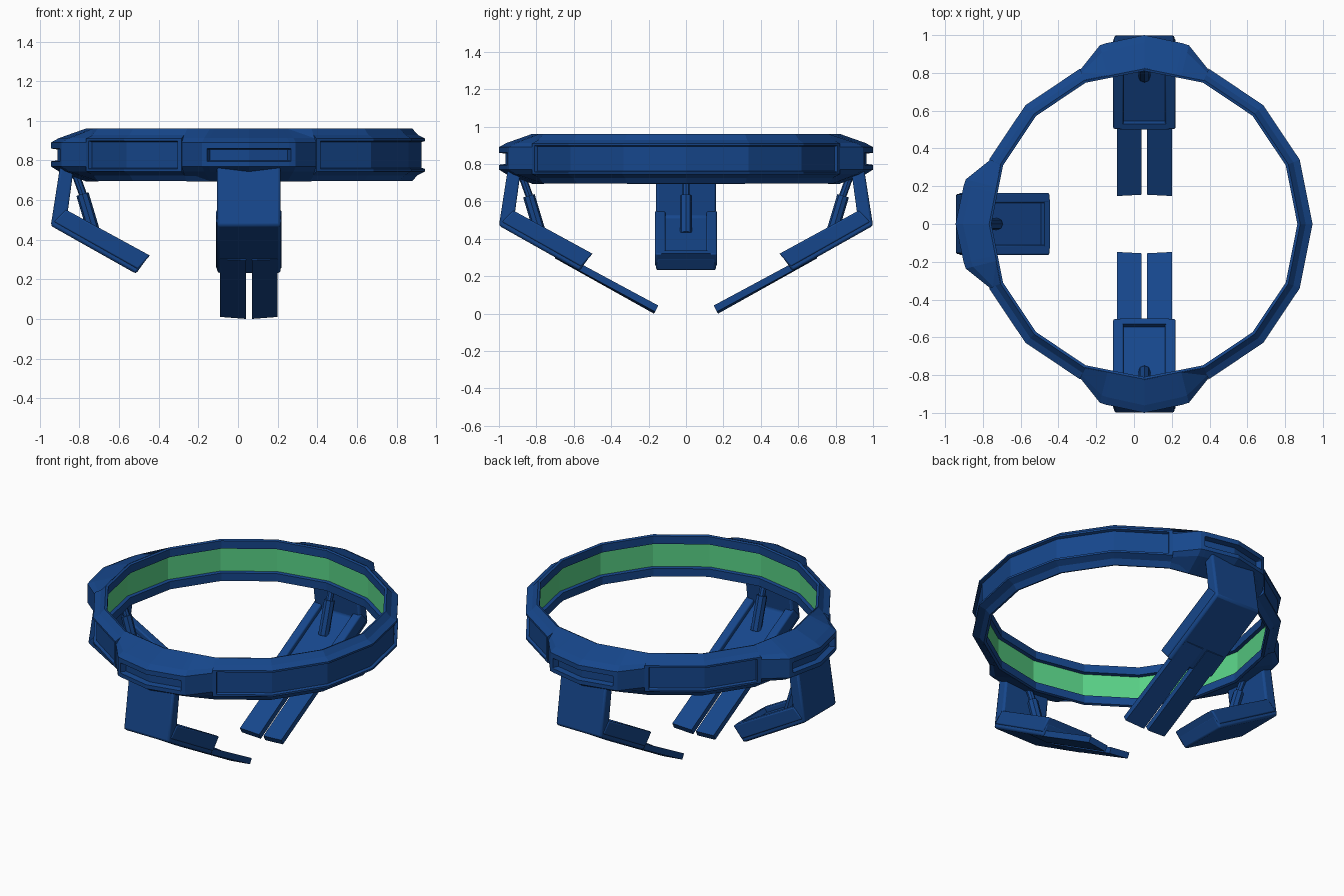
import bpy, bmesh
from math import sin, cos, radians, pi
from mathutils import Vector

if "Cube" in bpy.data.objects:
    bpy.data.objects.remove(bpy.data.objects["Cube"])

CX = 0.055          # ring centre in x
STEP = 22.5         # 16-sided ring


def material(name, color):
    m = bpy.data.materials.new(name)
    m.diffuse_color = color
    m.use_nodes = True
    m.node_tree.nodes["Principled BSDF"].inputs["Base Color"].default_value = m.diffuse_color
    return m


BLUE = material("blue", (0.008, 0.062, 0.26, 1))
GREEN = material("green", (0.1, 0.64, 0.24, 1))


def place(r, t, z, deg):
    """Radial, tangential, height -> world, for a part facing angle deg."""
    a = radians(deg)
    return Vector((CX + r * cos(a) - t * sin(a), r * sin(a) + t * cos(a), z))


def loft(name, sections, closed=False, mat=BLUE, bevel=0, smooth=False):
    """Join equal-length cross-sections with faces; cap the ends if open."""
    bm = bmesh.new()
    rows = [[bm.verts.new(p) for p in s] for s in sections]
    n = len(rows[0])
    for i in range(len(rows) if closed else len(rows) - 1):
        a, b = rows[i], rows[(i + 1) % len(rows)]
        for j in range(n):
            k = (j + 1) % n
            bm.faces.new((a[j], a[k], b[k], b[j]))
    if not closed:
        bm.faces.new(rows[0])
        bm.faces.new(rows[-1])
    bmesh.ops.recalc_face_normals(bm, faces=bm.faces)
    me = bpy.data.meshes.new(name)
    bm.to_mesh(me)
    bm.free()
    ob = bpy.data.objects.new(name, me)
    bpy.context.collection.objects.link(ob)
    me.materials.append(mat)
    if bevel:
        b = ob.modifiers.new("bevel", 'BEVEL')
        b.width, b.segments, b.limit_method = bevel, 2, 'ANGLE'
    if smooth:
        bpy.ops.object.select_all(action='DESELECT')
        ob.select_set(True)
        bpy.context.view_layer.objects.active = ob
        bpy.ops.object.shade_smooth_by_angle(angle=radians(35))
    return ob


def flat(deg):
    """Radius factor that keeps points on the flat sides of the 16-gon."""
    return cos(radians(STEP / 2)) / cos(radians(deg % STEP - STEP / 2))


def sweep(name, profile, angles, closed=False, mat=BLUE):
    return loft(name, [[place(r * flat(a), 0, z, a) for r, z in profile] for a in angles], closed, mat)


def prism(name, profile, t0, t1, deg, bevel=0.0, smooth=False):
    return loft(name, [[place(r, t, z, deg) for r, z in profile] for t in (t0, t1)],
                bevel=bevel, smooth=smooth)


def rod(name, p, q, radius, deg):
    """Eight-sided rod between two (r, z) points."""
    a, b = place(p[0], 0, p[1], deg), place(q[0], 0, q[1], deg)
    d = (b - a).normalized()
    u = d.orthogonal().normalized()
    v = d.cross(u)
    offs = [radius * (cos(k * pi / 4) * u + sin(k * pi / 4) * v) for k in range(8)]
    loft(name, [[c + o for o in offs] for c in (a, b)])


# Main ring with an inner groove, and the green liner in the groove
full = [i * STEP for i in range(16)]
sweep("ring", [(.81, .955), (.825, .96), (.87, .91), (.87, .75), (.825, .695), (.81, .70),
               (.81, .75), (.845, .755), (.845, .90), (.81, .905)], full, True)
sweep("green_liner", [(.832, .902), (.848, .902), (.848, .753), (.832, .753)], full, True, GREEN)

# Framed outer panels between the clamps
channel = [(.85, .93), (.89, .91), (.89, .898), (.872, .893), (.872, .762),
           (.89, .757), (.89, .745), (.85, .725)]
cap = [(.85, .93), (.89, .91), (.89, .745), (.85, .725)]
for label, lo, hi in (("right", -67.5, 67.5), ("back_left", 112.5, 157.5), ("front_left", 202.5, 247.5)):
    steps = int((hi - lo) / STEP)
    sweep(label + "_panel_frame", channel, [lo + i * STEP for i in range(steps + 1)])
    sweep(label + "_panel_end_a", cap, (lo, lo + 1.5))
    sweep(label + "_panel_end_b", cap, (hi - 1.5, hi))


def clamp(label, deg):
    """Swollen housing on the ring with a slot in its outer face."""
    sections = []
    for a, R, d in ((-22.5, .885, 0), (-14, .975, 0), (-12.5, .977, 0), (-12, .978, .035), (0, 1.0, .035),
                    (12, .978, .035), (12.5, .977, 0), (14, .975, 0), (22.5, .885, 0)):
        f = flat(a)
        rim = max(R - .04, .868)
        prof = [(.85 * f, .90), (.822 * f, .961), (rim, .912), (R, .89), (R, .86), (R - d, .855),
                (R - d, .80), (R, .795), (R, .77), (rim, .745), (.822 * f, .694), (.85 * f, .755)]
        sections.append([place(r, 0, z, deg + a) for r, z in prof])
    loft(label + "_clamp", sections)


def leg(label, deg, blades):
    # Bent bracket: upright plate and sloping foot
    prism(label + "_leg", [(.95, .79), (1.0, .47), (.57, .228), (.52, .297), (.918, .515), (.88, .79)],
          -.16, .16, deg, .012, True)
    # Raised rims around the foot recess
    rail = [(.985, .49), (.56, .25), (.50, .32), (.925, .552)]
    for s, side in ((-1, "a"), (1, "b")):
        prism(label + "_foot_rail_" + side, rail, s * .11, s * .165, deg, .008, True)
    prism(label + "_foot_lip", [(.58, .26), (.56, .25), (.50, .32), (.53, .336)], -.13, .13, deg)
    # Two-stage strut bracing foot to clamp
    rod(label + "_strut_rod", (.885, .76), (.82, .58), .02, deg)
    rod(label + "_strut_sleeve", (.84, .63), (.78, .43), .032, deg)
    # Split blade at the tip
    if blades:
        for s, side in ((-1, "a"), (1, "b")):
            inner = [(.70, .335), (.155, .033), (.172, 0), (.70, .295)]
            outer = [(.70, .34), (.148, .043), (.165, .01), (.70, .30)]
            loft(label + "_blade_" + side, [[place(r, s * t, z, deg) for r, z in p]
                                            for p, t in ((inner, .015), (outer, .145))])


for label, deg, blades in (("front", -90, True), ("back", 90, True), ("left", 180, False)):
    clamp(label, deg)
    leg(label, deg, blades)

# Shift front and back assemblies' shared centre so the whole sits on z = 0
bpy.context.view_layer.update()
